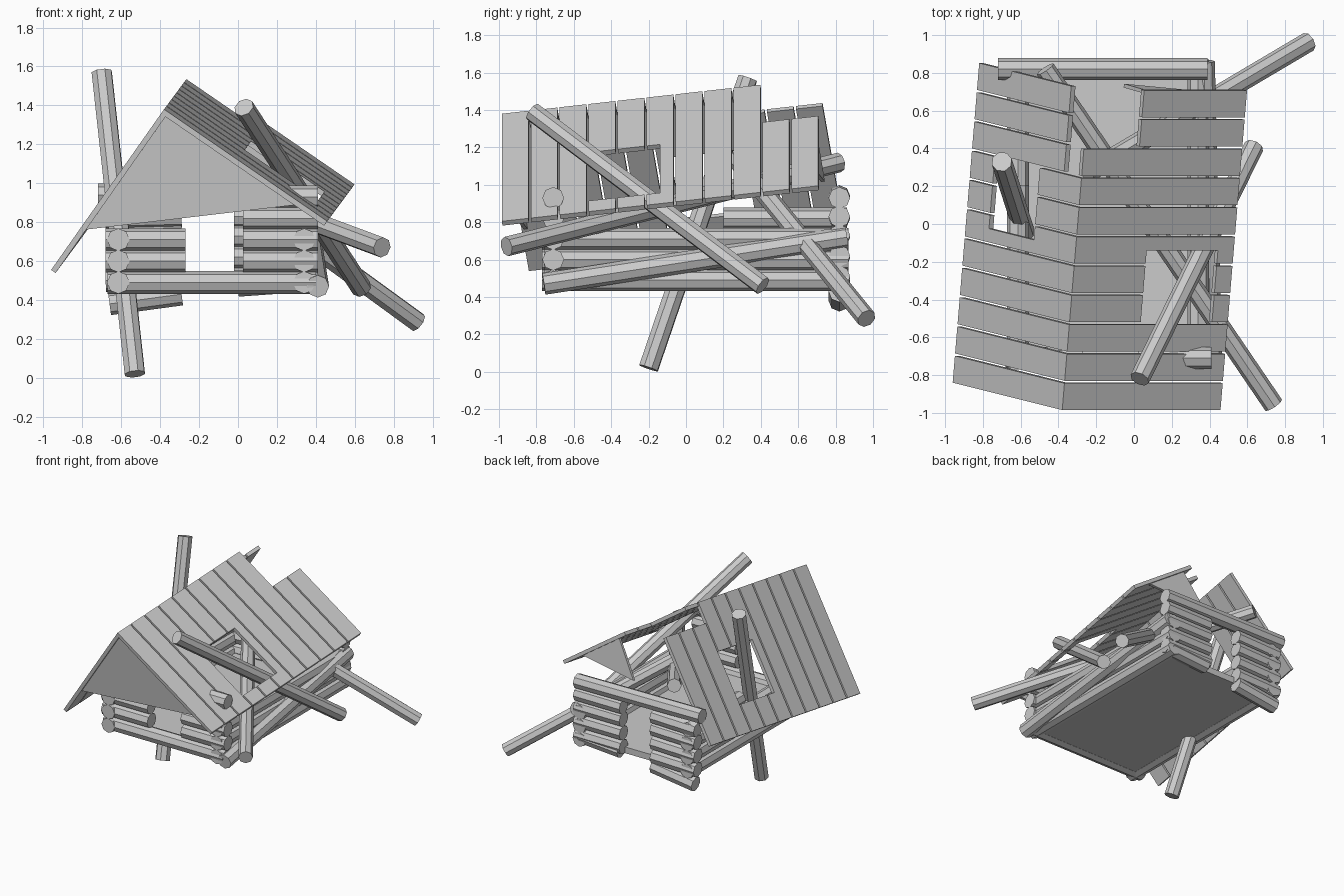
import bpy, bmesh, math
from mathutils import Vector as V

if "Cube" in bpy.data.objects:
    bpy.data.objects.remove(bpy.data.objects["Cube"])


def make(name, bm):
    bmesh.ops.recalc_face_normals(bm, faces=bm.faces)
    me = bpy.data.meshes.new(name)
    bm.to_mesh(me)
    bm.free()
    ob = bpy.data.objects.new(name, me)
    bpy.context.collection.objects.link(ob)
    return ob


def log(name, a, b, r=0.058):
    """Eight-sided log between two points."""
    a, b = V(a), V(b)
    bpy.ops.mesh.primitive_cylinder_add(vertices=8, radius=r, depth=(b - a).length,
                                        location=(a + b) / 2)
    ob = bpy.context.object
    ob.name = name
    ob.rotation_euler = (b - a).to_track_quat('Z', 'Y').to_euler()
    return ob


def slab(name, pts, off):
    """Flat polygon given thickness by an offset vector."""
    bm = bmesh.new()
    lo = [bm.verts.new(p) for p in pts]
    hi = [bm.verts.new(p + off) for p in pts]
    n = len(pts)
    bm.faces.new(lo)
    bm.faces.new(hi[::-1])
    for i in range(n):
        bm.faces.new((lo[i], lo[(i + 1) % n], hi[(i + 1) % n], hi[i]))
    return make(name, bm)


# floor
z0, z1 = 0.45, 0.50
slab("floor", [V((-0.6, -0.72, z0)), V((0.37, -0.72, z0)), V((0.37, 0.8, z0)), V((-0.6, 0.8, z0))],
     V((0, 0, z1 - z0)))

# front wall, with a doorway gap
FY, BY = -0.71, 0.82
log("front_sill_log", (-0.67, FY, 0.49), (0.40, FY, 0.49))
for z in (0.60, 0.71):
    log("front_left_log", (-0.68, FY, z), (-0.27, FY, z))
for z in (0.60, 0.71, 0.82, 0.93):
    log("front_right_log", (0.025, FY, z), (0.41, FY, z))

# back wall, with a doorway gap and a full top log
log("back_top_log", (-0.72, BY, 0.94), (0.39, BY, 0.93))
for z in (0.83, 0.73, 0.62, 0.51):
    log("back_left_log", (-0.68, BY, z - 0.01), (-0.29, BY, z))
    log("back_right_log", (-0.02, BY, z), (0.39, BY, z))
log("back_left_fallen_log", (-0.66, BY, 0.38), (-0.29, BY, 0.43))
log("back_right_low_log", (0.0, BY, 0.475), (0.35, BY, 0.50))

# side walls
for z in (0.49, 0.60, 0.71):
    log("left_wall_log", (-0.615, -0.77, z), (-0.615, 0.87, z))
    log("right_wall_log", (0.34, -0.76, z), (0.34, 0.87, z))
log("left_wall_broken_log", (-0.615, 0.2, 0.82), (-0.615, 0.86, 0.82))
log("slipped_wall_log", (0.41, -0.76, 0.47), (0.37, 0.86, 0.72))

# fallen logs leaning through the cabin
log("fallen_log_long", (0.74, -0.96, 0.67), (-0.47, 0.82, 1.12), 0.053)
log("fallen_log_left", (-0.70, 0.33, 1.57), (-0.53, -0.20, 0.02), 0.055)
log("fallen_log_right", (0.03, -0.82, 1.39), (0.635, 0.41, 0.46), 0.053)
log("fallen_log_back", (0.925, 0.965, 0.285), (-0.25, 0.27, 1.14), 0.053)

# tilted roof: ridge start, ridge direction and the two slopes
RIDGE = V((-0.38, -0.985, 1.38))
ALONG = V((0.083, 1.0, 0.112))
SLOPE = {"left": V((-0.58, 0.145, -0.825)), "right": V((0.838, 0.0, -0.575))}


def roof(side, t, s):
    return RIDGE + ALONG * s + SLOPE[side] * t


def plank(side, s0, s1, t0=0.0, t1=1.0):
    n = ALONG.cross(SLOPE[side]).normalized()
    if n.z > 0:
        n = -n
    slab(side + "_roof_plank", [roof(side, t0, s0), roof(side, t1, s0),
                                roof(side, t1, s1), roof(side, t0, s1)], n * 0.028)


PITCH, WIDTH = 0.155, 0.142
# side: (half-broken plank, which half is whole, fully holed planks, hole span, short planks, short start)
BROKEN = {"left": ("back", 5, (6, 7), (0.38, 0.79), (8, 9, 10), 0.16),
          "right": ("front", 5, (3, 4), (0.45, 0.90), (9, 10), 0.35)}
for side, (missing, half, holed, (h0, h1), short, start) in BROKEN.items():
    for i in range(11):
        a, b = i * PITCH, i * PITCH + WIDTH
        m = (a + b) / 2
        if i in holed:
            plank(side, a, b, 0, h0)
            plank(side, a, b, h1, 1)
        elif i == half:
            whole, cut = ((a, m), (m, b)) if missing == "back" else ((m, b), (a, m))
            plank(side, *whole)
            plank(side, *cut, 0, h0)
            plank(side, *cut, h1, 1)
        else:
            plank(side, a, b, start if i in short else 0)

# front gable and the remaining piece of the back gable
drop = V((0, 0, -0.02))
back = ALONG.normalized() * 0.02
slab("front_gable", [roof("left", 0.73, 0.015) + drop, roof("left", 0, 0.015) + drop,
                     roof("right", 0.82, 0.015) + drop], back)
s = 1.66
left, right = roof("left", 0.73, s) + drop, roof("right", 0.82, s) + drop
slab("back_gable_piece", [left.lerp(right, 0.55), roof("right", 0.42, s) + drop, right], back)
